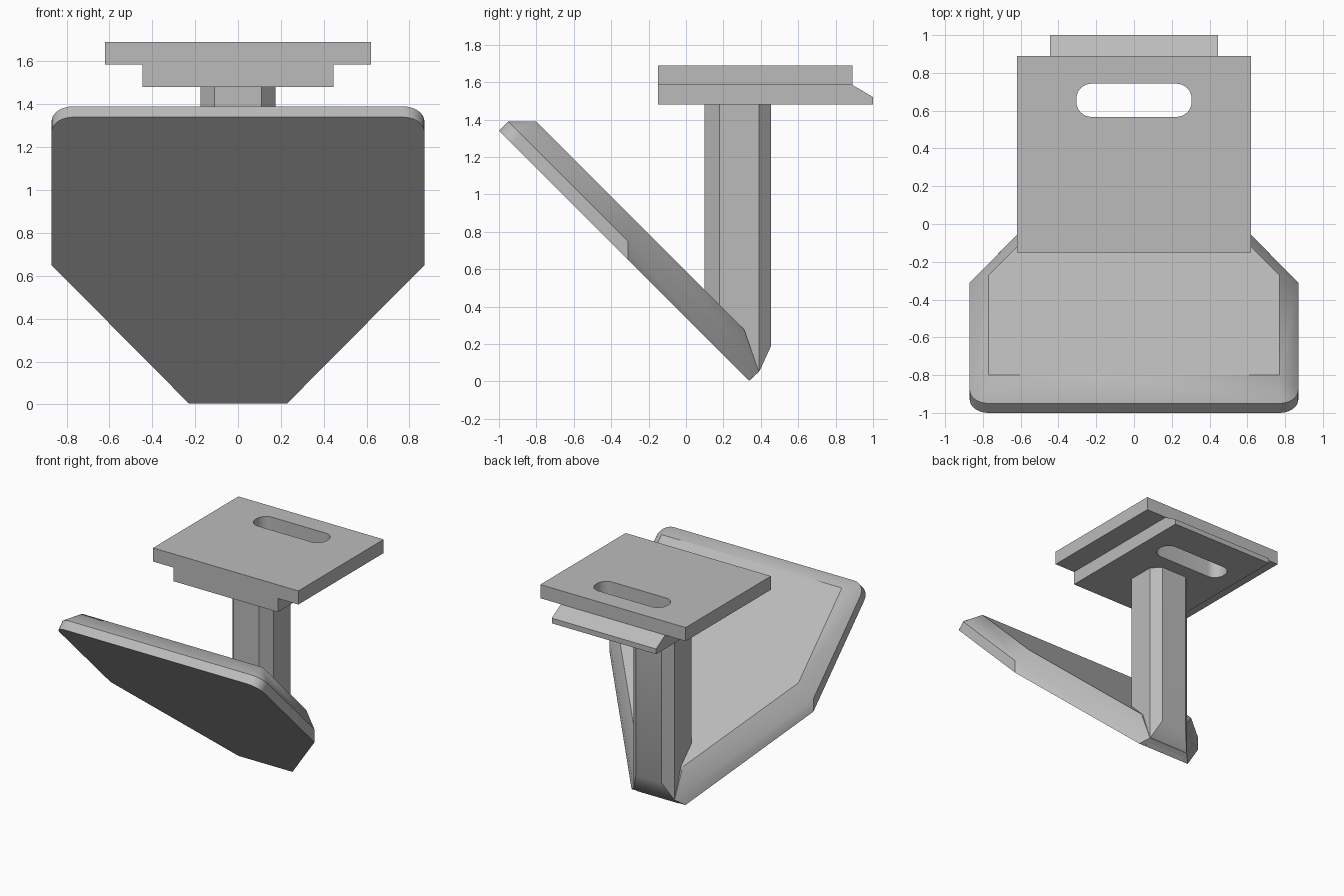
import bpy, bmesh, math
from mathutils import Vector

cube = bpy.data.objects.get("Cube")
if cube:
    bpy.data.objects.remove(cube)

grey = bpy.data.materials.new("plain_grey")
grey.use_nodes = True
COLOUR = (0.5, 0.5, 0.5, 1)
grey.diffuse_color = COLOUR
grey.node_tree.nodes["Principled BSDF"].inputs["Base Color"].default_value = COLOUR


def finish(name, bm):
    bmesh.ops.remove_doubles(bm, verts=bm.verts, dist=0.0005)
    bmesh.ops.recalc_face_normals(bm, faces=bm.faces)
    mesh = bpy.data.meshes.new(name)
    bm.to_mesh(mesh)
    bm.free()
    mesh.materials.append(grey)
    obj = bpy.data.objects.new(name, mesh)
    bpy.context.collection.objects.link(obj)
    return obj


def loft(rings):
    """Closed solid through rings that have equal point counts."""
    bm = bmesh.new()
    loops = [[bm.verts.new(p) for p in ring] for ring in rings]
    n = len(loops[0])
    for a, b in zip(loops, loops[1:]):
        for i in range(n):
            j = (i + 1) % n
            bm.faces.new((a[i], a[j], b[j], b[i]))
    bm.faces.new(loops[0])
    bm.faces.new(loops[-1])
    return bm


def mirrored(half):
    return half + [(-x, y) for x, y in reversed(half)]


# Slanted plate: outline layers lying on the planes y + z = level
def plate_ring(level, bottom, shoulder, top, radius):
    half = [bottom, shoulder]
    x = shoulder[0]
    for i in range(9):
        a = math.radians(90 * i / 8)
        half.append((x - radius * (1 - math.cos(a)),
                     top + 0.707 * radius * (1 - math.sin(a))))
    return [(x, y, level - y) for x, y in mirrored(half)]


finish("slanted_plate", loft([
    plate_ring(0.34, (0.23, 0.335), (0.87, -0.31), -1.0, 0.1),
    plate_ring(0.44, (0.175, 0.39), (0.87, -0.31), -0.95, 0.1),
    plate_ring(0.59, (0.19, 0.31), (0.77, -0.27), -0.80, 0.0),
]))

# Post: chamfered section, trimmed at the foot to follow the plate
section = mirrored([(0.11, 0.10), (0.175, 0.18), (0.175, 0.39), (0.11, 0.455)])
post = loft([[(x, y, z) for x, y in section] for z in (-0.3, 1.5)])
for point, normal in (((0, 0.335, 0.01), (0, -1, -1)),
                      ((0, 0.335, 0.0), (0, 1, -1)),
                      ((0, 0.40, 0.07), (0, 0.12, -0.055))):
    cut = bmesh.ops.bisect_plane(post, geom=post.verts[:] + post.edges[:] + post.faces[:],
                                 plane_co=Vector(point), plane_no=Vector(normal),
                                 clear_outer=True)
    edges = [e for e in cut["geom_cut"] if isinstance(e, bmesh.types.BMEdge)]
    bmesh.ops.holes_fill(post, edges=edges, sides=0)
finish("post", post)


# Head plates: side profiles extruded across x
def across(name, profile, half_width):
    return finish(name, loft([[(x, y, z) for y, z in profile]
                              for x in (-half_width, half_width)]))


upper = across("upper_head_plate",
               [(-0.15, 1.585), (0.89, 1.585), (0.89, 1.69), (-0.15, 1.69)], 0.62)
lower = across("lower_head_plate",
               [(-0.15, 1.48), (1.0, 1.48), (1.0, 1.52), (0.89, 1.585), (-0.15, 1.585)], 0.445)

# Rounded slot through both head plates
outline = []
for quarter, (sx, sy) in enumerate(((1, 1), (-1, 1), (-1, -1), (1, -1))):
    for i in range(9):
        a = math.radians(90 * quarter + 90 * i / 8)
        outline.append((sx * 0.225 + 0.08 * math.cos(a),
                        0.655 + sy * 0.008 + 0.08 * math.sin(a)))
cutter = finish("slot_cutter", loft([[(x, y, z) for x, y in outline] for z in (1.3, 1.9)]))
cutter.hide_render = True
for obj in (upper, lower):
    mod = obj.modifiers.new("slot", 'BOOLEAN')
    mod.operation = 'DIFFERENCE'
    mod.solver = 'EXACT'
    mod.object = cutter
    bpy.context.view_layer.objects.active = obj
    bpy.ops.object.modifier_apply(modifier=mod.name)
bpy.data.objects.remove(cutter)

# Smooth the rounded corners, keep the creases sharp
bpy.ops.object.select_all(action='DESELECT')
for name in ("slanted_plate", "post", "upper_head_plate", "lower_head_plate"):
    obj = bpy.data.objects[name]
    obj.select_set(True)
    bpy.context.view_layer.objects.active = obj
bpy.ops.object.shade_smooth_by_angle(angle=math.radians(25))
